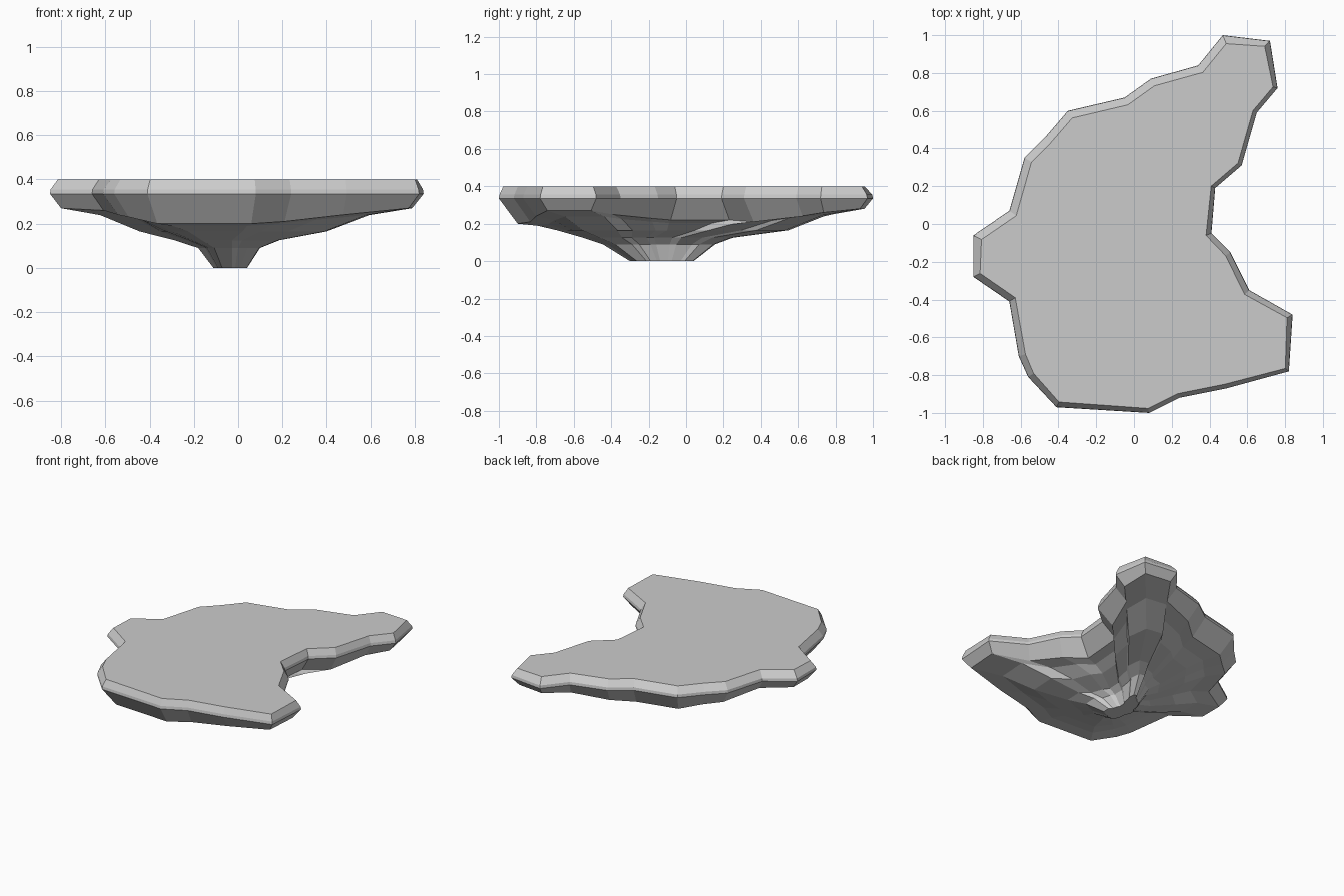
import bpy, bmesh
from mathutils import Vector

cube = bpy.data.objects.get("Cube")
if cube:
    bpy.data.objects.remove(cube, do_unlink=True)

stone = bpy.data.materials.new("light_grey_stone")
stone.use_nodes = True
colour = (0.6, 0.6, 0.6, 1)
stone.diffuse_color = colour
stone.node_tree.nodes["Principled BSDF"].inputs["Base Color"].default_value = colour

# Coastline, clockwise from the back tip: x, y, height of the skirt's lower edge
coast = [
    (.47, 1, .28), (.72, .97, .28), (.76, .72, .26), (.65, .59, .24), (.57, .31, .21),
    (.43, .19, .22), (.41, -.05, .22), (.51, -.15, .23), (.61, -.35, .25),
    (.84, -.48, .27), (.82, -.78, .27), (.49, -.87, .24), (.24, -.92, .21),
    (.08, -1, .2), (-.41, -.97, .2), (-.56, -.81, .23), (-.61, -.7, .24),
    (-.66, -.41, .26), (-.85, -.28, .27), (-.85, -.06, .27), (-.66, .07, .26),
    (-.58, .35, .24), (-.47, .46, .23), (-.35, .6, .21), (-.05, .67, .21),
    (.09, .77, .23), (.34, .84, .25)]
points = [Vector(c[:2]) for c in coast]
skirt_z = [c[2] for c in coast]
count = len(points)


def inward(i):
    """Mitred inward direction at a coast point."""
    a = (points[i] - points[i - 1]).normalized()
    b = (points[(i + 1) % count] - points[i]).normalized()
    na, nb = Vector((a.y, -a.x)), Vector((b.y, -b.x))
    return (na + nb) / (1 + na.dot(nb))


normals = [inward(i) for i in range(count)]


def inset(depth, z):
    return [(p + n * depth).to_3d() + Vector((0, 0, z)) for p, n in zip(points, normals)]


def terrace(cx, cy, sx, sy, z):
    return [Vector((cx + p.x * sx, cy + p.y * sy, z)) for p in points]


# Flat top with a bevelled rim
top = [(p + n * (.032 + .007 * (n.x - n.y))).to_3d() + Vector((0, 0, .4))
       for p, n in zip(points, normals)]
# Sloping skirt, deeper where the rock hangs lower
skirt = [(p + n * (.05 + (.27 - z) * .7)).to_3d() + Vector((0, 0, z))
         for p, n, z in zip(points, normals, skirt_z)]
# Stepped underside narrowing to the keel
shelf = terrace(-.02, -.07, .5, .62, .165)
ledge = [a.lerp(b, .5) + Vector((0, 0, (a.z - b.z) * .2)) for a, b in zip(skirt, shelf)]
rings = [top, inset(.003, .355), inset(0, .335), skirt, ledge, shelf,
         terrace(-.05, -.15, .28, .4, .125),
         terrace(-.04, -.145, .165, .3, .09),
         terrace(-.035, -.13, .09, .17, 0)]

bm = bmesh.new()
loops = [[bm.verts.new(v) for v in ring] for ring in rings]
for upper, lower in zip(loops, loops[1:]):
    for i in range(count):
        j = (i + 1) % count
        bm.faces.new((upper[i], upper[j], lower[j], lower[i]))
bm.faces.new(loops[0])
bm.faces.new(loops[-1])
bmesh.ops.recalc_face_normals(bm, faces=bm.faces[:])
mesh = bpy.data.meshes.new("floating_island")
bm.to_mesh(mesh)
bm.free()
mesh.materials.append(stone)
island = bpy.data.objects.new("floating_island", mesh)
bpy.context.collection.objects.link(island)
